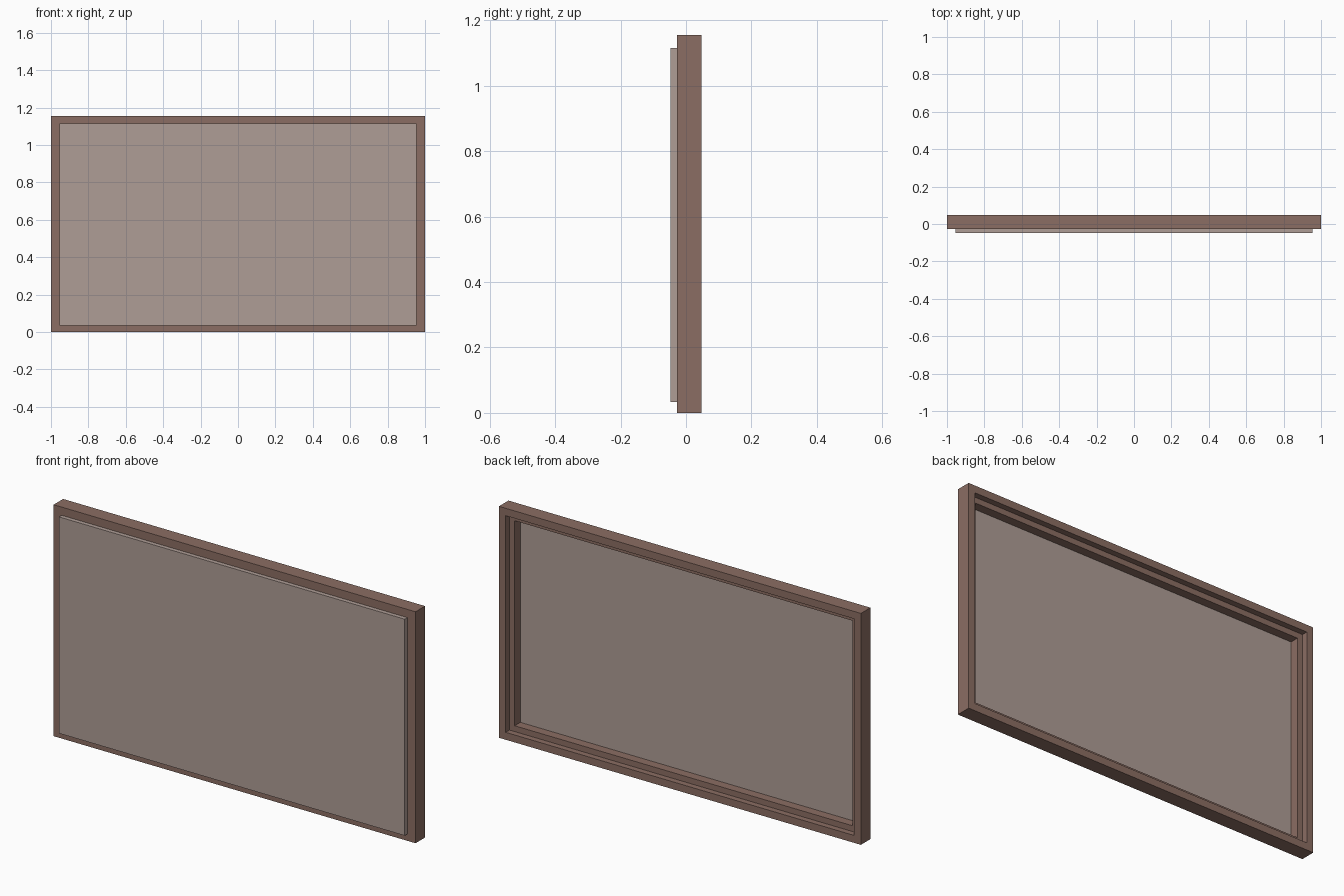
import bpy, bmesh

if "Cube" in bpy.data.objects:
    bpy.data.objects.remove(bpy.data.objects["Cube"])

W, H = 1.0, 1.156             # half width, height
FRONT, BACK, FACE = -0.027, 0.048, -0.048


def material(name, color):
    m = bpy.data.materials.new(name)
    m.diffuse_color = color
    m.use_nodes = True
    m.node_tree.nodes["Principled BSDF"].inputs["Base Color"].default_value = m.diffuse_color
    return m


def finish(bm, name, mat):
    bmesh.ops.recalc_face_normals(bm, faces=bm.faces)
    me = bpy.data.meshes.new(name)
    bm.to_mesh(me)
    bm.free()
    me.materials.append(mat)
    ob = bpy.data.objects.new(name, me)
    bpy.context.collection.objects.link(ob)
    return ob


def rectangle(bm, inset, y):
    x, lo, hi = W - inset, inset, H - inset
    return [bm.verts.new((a, y, b)) for a, b in ((-x, lo), (x, lo), (x, hi), (-x, hi))]


wood = material("brown_wood", (0.26, 0.155, 0.125, 1))
pane = material("pale_pane", (0.43, 0.34, 0.305, 1))

# Frame: mitred loop swept from a stepped (rebated) cross-section
profile = [(0, FRONT), (0, BACK), (0.037, BACK), (0.037, 0.018),
           (0.066, 0.018), (0.066, FRONT)]
bm = bmesh.new()
rings = [rectangle(bm, i, y) for i, y in profile]
for k, a in enumerate(rings):
    b = rings[(k + 1) % len(rings)]
    for j in range(4):
        n = (j + 1) % 4
        bm.faces.new((a[j], a[n], b[n], b[j]))
finish(bm, "frame", wood)

# Panel: thin slab laid over the front of the frame
bm = bmesh.new()
bmesh.ops.create_cube(bm, size=1)
z0, z1 = 0.034, 1.115
bmesh.ops.scale(bm, vec=(1.91, FRONT - FACE, z1 - z0), verts=bm.verts)
bmesh.ops.translate(bm, vec=(0, (FRONT + FACE) / 2, (z0 + z1) / 2), verts=bm.verts)
finish(bm, "front_panel", pane)
